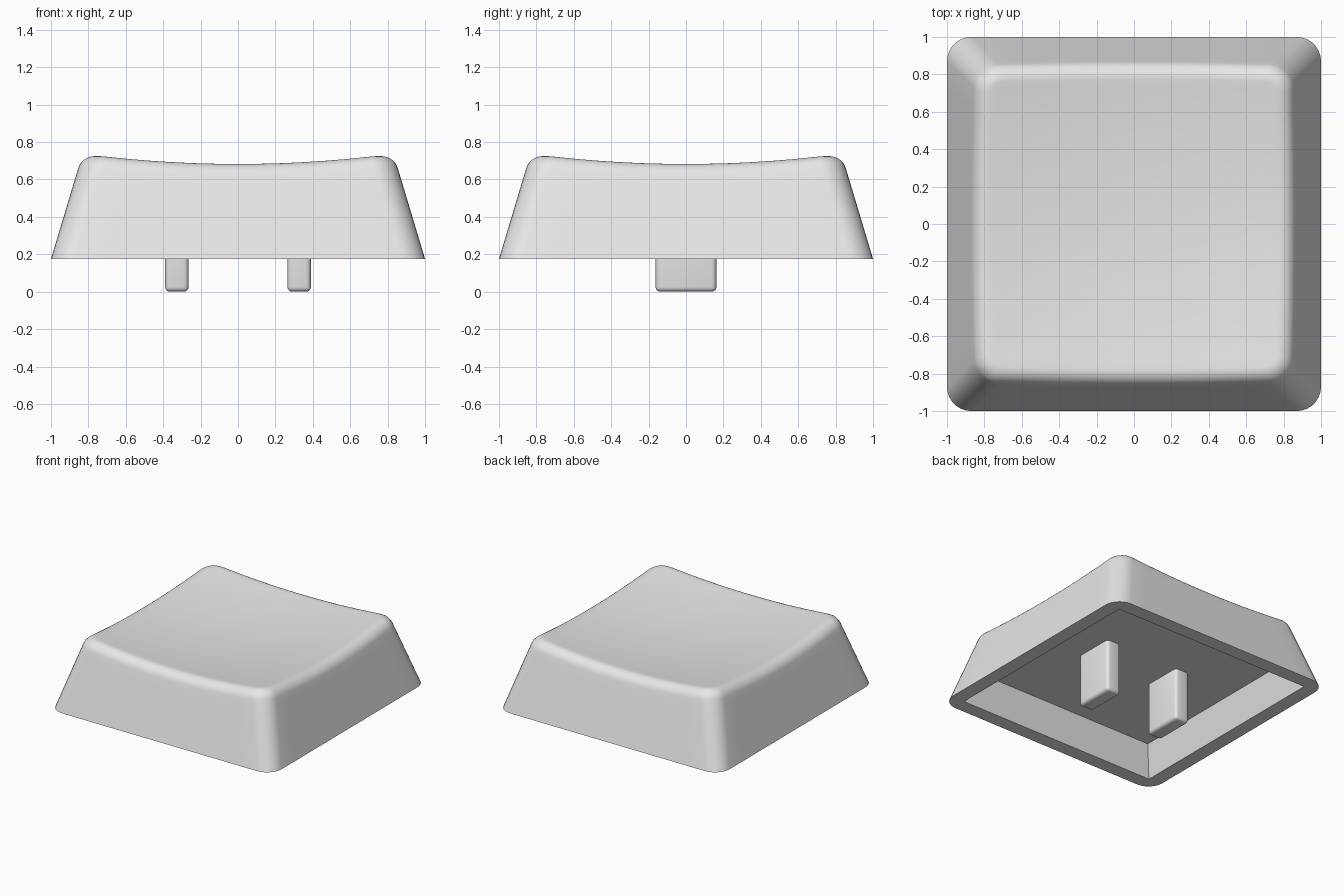
import bpy, bmesh, math

if "Cube" in bpy.data.objects:
    bpy.data.objects.remove(bpy.data.objects["Cube"])

BASE_Z, DRAFT, CORNER_R, FILLET = 0.175, 0.30, 0.13, 0.07
CEILING_Z = 0.42

plastic = bpy.data.materials.new("grey plastic")
plastic.diffuse_color = (0.8, 0.8, 0.8, 1)
plastic.use_nodes = True
plastic.node_tree.nodes["Principled BSDF"].inputs["Base Color"].default_value = plastic.diffuse_color


def outline(h, r, corner_segs=7, side_segs=12):
    """Rounded square of half width h, counter-clockwise."""
    pts = []
    for k in range(4):
        c, s = round(math.cos(k * math.pi / 2)), round(math.sin(k * math.pi / 2))
        local = [(h, -(h - r) + 2 * (h - r) * i / side_segs) for i in range(side_segs)]
        for i in range(corner_segs):
            a = math.pi / 2 * i / corner_segs
            local.append((h - r + r * math.cos(a), h - r + r * math.sin(a)))
        pts += [(x * c - y * s, x * s + y * c) for x, y in local]
    return pts


def dish(x, y):
    return 0.633 + 0.082 * (x * x + y * y)


def wall_half(z):
    return 1 - DRAFT * (z - BASE_Z)


def finish(name, bm):
    bmesh.ops.recalc_face_normals(bm, faces=bm.faces)
    mesh = bpy.data.meshes.new(name)
    bm.to_mesh(mesh)
    bm.free()
    mesh.materials.append(plastic)
    ob = bpy.data.objects.new(name, mesh)
    bpy.context.collection.objects.link(ob)
    bpy.ops.object.select_all(action='DESELECT')
    ob.select_set(True)
    bpy.context.view_layer.objects.active = ob
    bpy.ops.object.shade_smooth_by_angle(angle=math.radians(30))
    return ob


def flat_ring(h, r, z):
    return [(x, y, z) for x, y in outline(h, r)]


# Key cap shell: cavity ceiling, cavity walls, bottom rim
rings = [flat_ring(0.82, 0, CEILING_Z), flat_ring(0.885, 0, BASE_Z),
         flat_ring(1, CORNER_R, BASE_Z)]

# Tapered walls and rounded top edge, following the dished top
count = len(rings[0])
FILLET_SEGS = 7
edge_rings = [[] for _ in range(FILLET_SEGS + 2)]
tops = []
for i in range(count):
    h = 0.84
    for _ in range(8):
        ex, ey = outline(h, CORNER_R)[i]
        ez = dish(ex, ey)
        h = wall_half(ez)
    wz = ez - FILLET
    W = (*outline(wall_half(wz), CORNER_R)[i], wz)
    E = (ex, ey, ez)
    tx, ty = outline(h - FILLET, CORNER_R - FILLET)[i]
    T = (tx, ty, dish(tx, ty))
    tops.append(T)
    sz = wz - 0.05
    edge_rings[0].append((*outline(wall_half(sz), CORNER_R)[i], sz))
    for k in range(FILLET_SEGS + 1):
        t = k / FILLET_SEGS
        a, b, c = (1 - t) ** 2, 2 * t * (1 - t) * 0.77, t * t
        edge_rings[k + 1].append(tuple((a * w + b * e + c * u) / (a + b + c)
                                       for w, e, u in zip(W, E, T)))
rings += edge_rings

# Dished top surface, closing at the centre
for s in (0.95, 0.85, 0.72, 0.58, 0.44, 0.3, 0.15, 0):
    rings.append([(x * s, y * s, dish(x * s, y * s)) for x, y, _ in tops])

bm = bmesh.new()
loops = [[bm.verts.new(p) for p in ring] for ring in rings]
bm.faces.new(loops[0])
for lo, hi in zip(loops, loops[1:]):
    for i in range(count):
        j = (i + 1) % count
        bm.faces.new((lo[i], lo[j], hi[j], hi[i]))
bmesh.ops.remove_doubles(bm, verts=bm.verts, dist=1e-5)
finish("key_cap", bm)

# Two mounting prongs under the cap
for side, name in ((-1, "left_prong"), (1, "right_prong")):
    bm = bmesh.new()
    bmesh.ops.create_cube(bm, size=1)
    top = CEILING_Z + 0.04
    for v in bm.verts:
        v.co = (side * 0.327 + v.co.x * 0.125, v.co.y * 0.325, (v.co.z + 0.5) * top)
    bmesh.ops.bevel(bm, geom=bm.edges[:], offset=0.025, segments=4,
                    profile=0.5, affect='EDGES')
    finish(name, bm)
